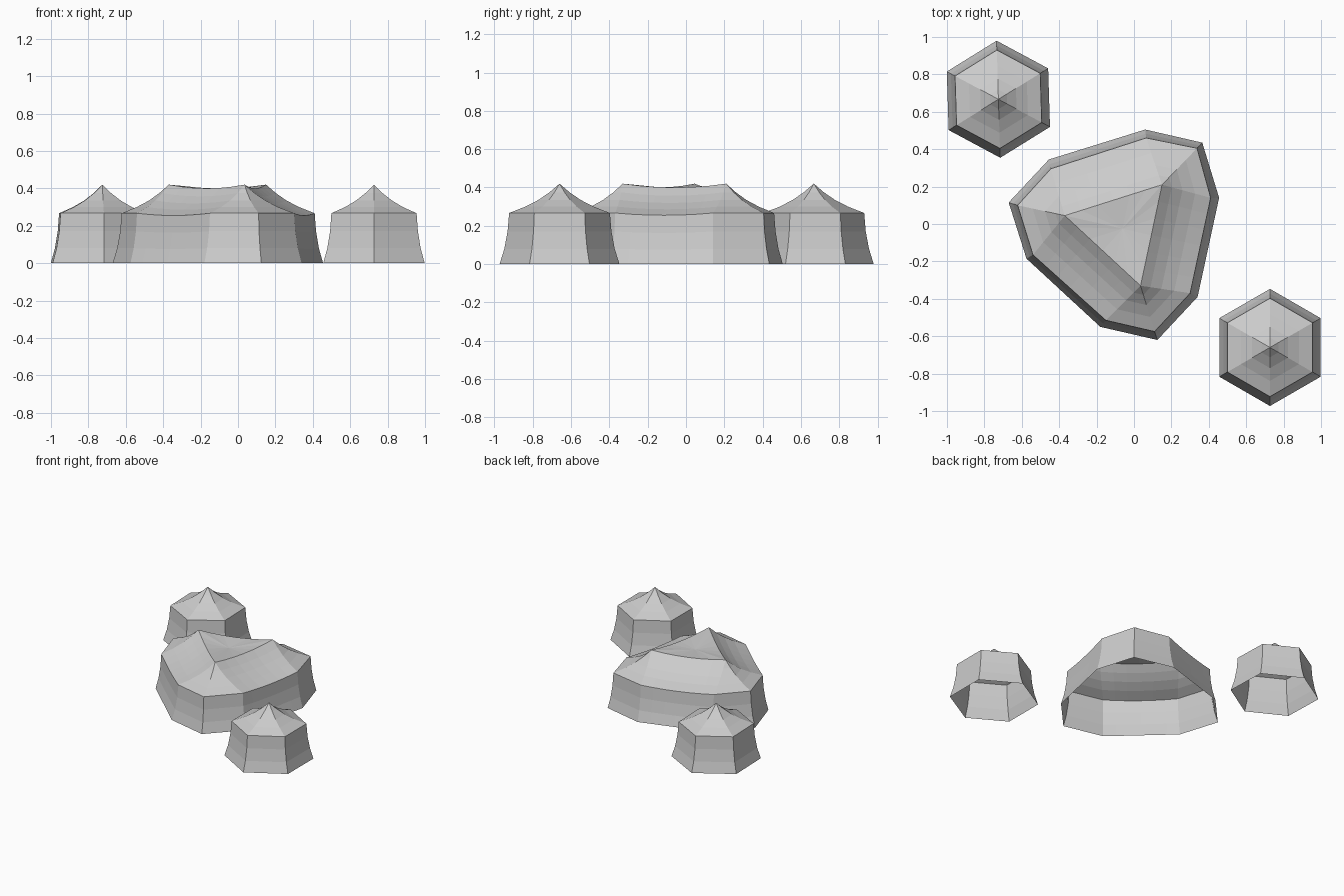
import bpy, bmesh, math
from mathutils import Vector

if "Cube" in bpy.data.objects:
    bpy.data.objects.remove(bpy.data.objects["Cube"])

canvas = bpy.data.materials.new("grey canvas")
canvas.diffuse_color = (0.6, 0.6, 0.6, 1)
canvas.use_nodes = True
canvas.node_tree.nodes["Principled BSDF"].inputs["Base Color"].default_value = canvas.diffuse_color

EAVE_Z, PEAK_Z = 0.267, 0.42
# wall: (height fraction, flare fraction); roof: (run fraction, rise fraction)
WALL = [(0, 1), (0.3, 0.5), (0.64, 0.16), (1, 0)]
ROOF = [(0.32, 0.215), (0.58, 0.445), (0.8, 0.705), (1, 1)]


def build_tent(name, base, eave, ridge, centre=None):
    """Open-bottomed canvas shell lofted from base ring to eave ring to ridge ring."""
    bm = bmesh.new()
    rings = []
    for h, f in WALL:
        rings.append([(e.x + (b.x - e.x) * f, e.y + (b.y - e.y) * f, e.z * h)
                      for b, e in zip(base, eave)])
    for t, h in ROOF:
        rings.append([(e.x + (r.x - e.x) * t, e.y + (r.y - e.y) * t, e.z + (r.z - e.z) * h)
                      for e, r in zip(eave, ridge)])
    rings = [[bm.verts.new(p) for p in ring] for ring in rings]
    n = len(base)
    for lo, hi in zip(rings, rings[1:]):
        for i in range(n):
            j = (i + 1) % n
            bm.faces.new((lo[i], lo[j], hi[j], hi[i]))
    # sagging canvas panel between the peaks
    if centre:
        c = bm.verts.new(centre)
        top = rings[-1]
        for i in range(n):
            j = (i + 1) % n
            if (top[i].co - top[j].co).length > 1e-4:
                bm.faces.new((top[i], top[j], c))
    bmesh.ops.remove_doubles(bm, verts=bm.verts[:], dist=1e-4)
    bmesh.ops.dissolve_degenerate(bm, edges=bm.edges[:], dist=1e-5)
    me = bpy.data.meshes.new(name)
    bm.to_mesh(me)
    bm.free()
    me.materials.append(canvas)
    ob = bpy.data.objects.new(name, me)
    bpy.context.collection.objects.link(ob)
    return ob


def small_tent(name, x, y, turn):
    def ring(r, z):
        return [Vector((x + r * math.cos(a), y + r * math.sin(a), z))
                for a in (math.radians(30 + turn + 60 * k) for k in range(6))]
    build_tent(name, ring(0.313, 0), ring(0.263, EAVE_Z), ring(0, PEAK_Z))


small_tent("small_tent_front", 0.727, -0.66, 0)
small_tent("small_tent_back", -0.725, 0.667, 1.8)

# Large tent: three corners, counter-clockwise, each with a peak and three wall posts
CORNERS = [
    ((0.15, 0.21),
     [(0.455, 0.14), (0.365, 0.435), (0.06, 0.505)],
     [(0.41, 0.14), (0.337, 0.405), (0.065, 0.46)]),
    ((-0.37, 0.045),
     [(-0.455, 0.345), (-0.67, 0.115), (-0.575, -0.185)],
     [(-0.445, 0.295), (-0.622, 0.10), (-0.54, -0.165)]),
    ((0.035, -0.33),
     [(-0.18, -0.55), (0.125, -0.62), (0.34, -0.39)],
     [(-0.15, -0.515), (0.11, -0.575), (0.30, -0.37)]),
]
SPANS = 6
base, eave, ridge = [], [], []
for k, (peak, feet, tops) in enumerate(CORNERS):
    p = Vector((*peak, PEAK_Z))
    for f, t in zip(feet, tops):
        base.append(Vector((*f, 0)))
        eave.append(Vector((*t, EAVE_Z)))
        ridge.append(p)
    # long side to the next corner, eave and ridge sagging between supports
    peak2, feet2, tops2 = CORNERS[(k + 1) % 3]
    p2 = Vector((*peak2, PEAK_Z))
    for s in range(1, SPANS):
        u = s / SPANS
        sag = 4 * u * (1 - u)
        base.append(Vector((*feet[2], 0)).lerp(Vector((*feet2[0], 0)), u))
        e = Vector((*tops[2], EAVE_Z)).lerp(Vector((*tops2[0], EAVE_Z)), u)
        eave.append(e - Vector((0, 0, 0.012 * sag)))
        ridge.append(p.lerp(p2, u) - Vector((0, 0, 0.02 * sag)))
build_tent("large_three_peak_tent", base, eave, ridge, (-0.062, -0.025, 0.39))
